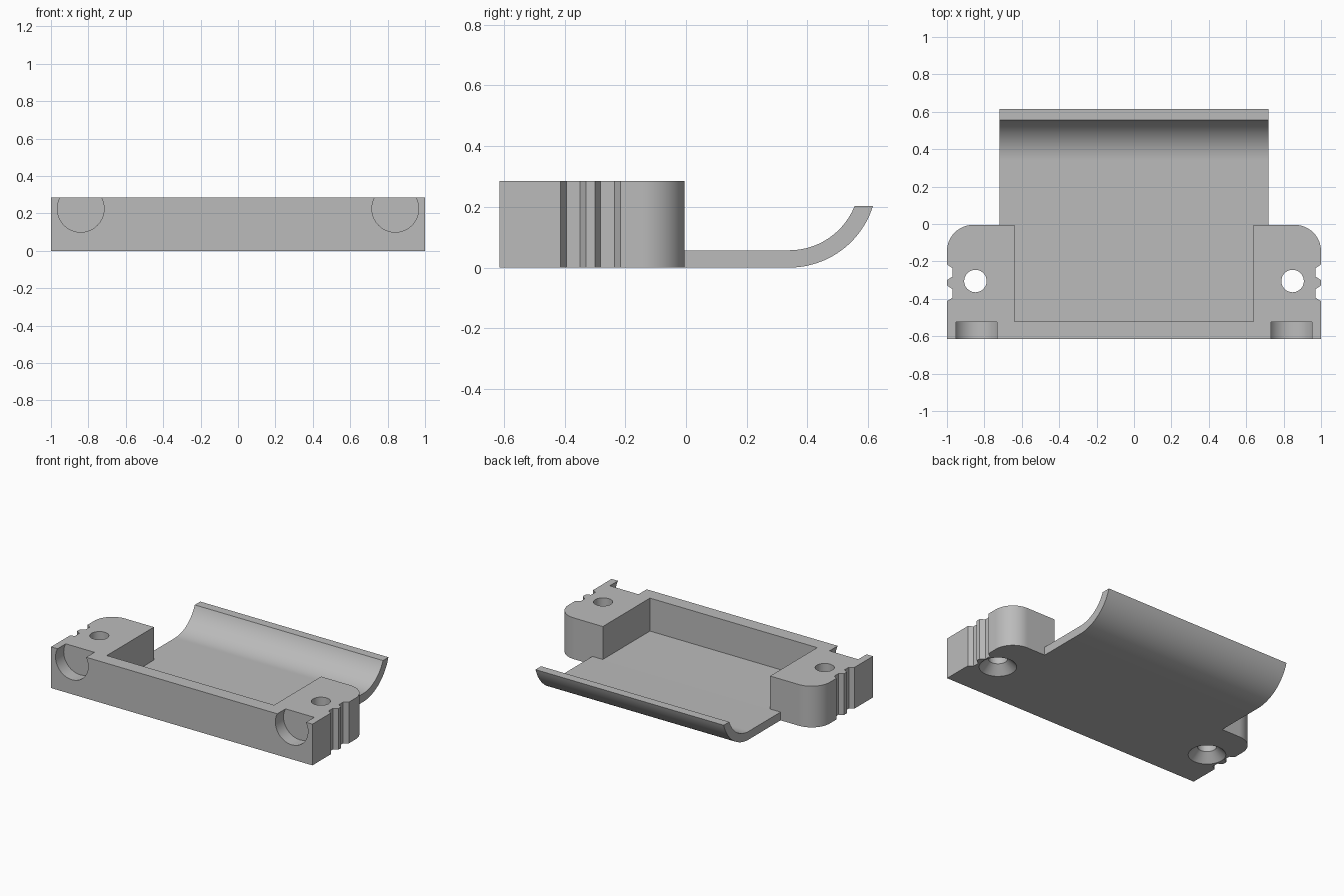
import bpy, bmesh, math
from mathutils import Matrix, Vector

cube = bpy.data.objects.get("Cube")
if cube:
    bpy.data.objects.remove(cube, do_unlink=True)

grey = bpy.data.materials.new("plain grey")
grey.use_nodes = True
grey.diffuse_color = (0.5, 0.5, 0.5, 1)
grey.node_tree.nodes["Principled BSDF"].inputs["Base Color"].default_value = (0.5, 0.5, 0.5, 1)

FRONT, BACK = -0.615, -0.005
HEIGHT, FLOOR = 0.285, 0.057


def finish(name, bm):
    bmesh.ops.recalc_face_normals(bm, faces=bm.faces)
    mesh = bpy.data.meshes.new(name)
    bm.to_mesh(mesh)
    bm.free()
    mesh.materials.append(grey)
    obj = bpy.data.objects.new(name, mesh)
    bpy.context.collection.objects.link(obj)
    return obj


def prism(name, points, offset):
    """Extrude a closed outline of 3D points along an offset."""
    bm = bmesh.new()
    face = bm.faces.new([bm.verts.new(p) for p in points])
    new = bmesh.ops.extrude_face_region(bm, geom=[face], use_keep_orig=True)["geom"]
    bmesh.ops.translate(bm, vec=Vector(offset), verts=[v for v in new if isinstance(v, bmesh.types.BMVert)])
    return finish(name, bm)


def cone(name, r1, r2, depth, place):
    bm = bmesh.new()
    bmesh.ops.create_cone(bm, cap_ends=True, segments=64, radius1=r1, radius2=r2, depth=depth, matrix=place)
    return finish(name, bm)


def arc(cx, cy, r, a, b, n):
    angles = [math.radians(a + (b - a) * i / n) for i in range(n + 1)]
    return [(cx + r * math.cos(t), cy + r * math.sin(t)) for t in angles]


def activate(obj):
    bpy.ops.object.select_all(action='DESELECT')
    obj.select_set(True)
    bpy.context.view_layer.objects.active = obj


def cut(target, cutter):
    cutter.hide_render = True
    mod = target.modifiers.new("cut", 'BOOLEAN')
    mod.operation, mod.solver, mod.object = 'DIFFERENCE', 'EXACT', cutter
    activate(target)
    bpy.ops.object.modifier_apply(modifier=mod.name)
    bpy.data.objects.remove(cutter, do_unlink=True)


# Body outline: straight front, two grip notches per side, rounded back corners
half = [(1, FRONT)]
for y in (-0.413, -0.3):
    half += [(1, y), (0.97, y + 0.019), (0.97, y + 0.064), (1, y + 0.084)]
half += arc(0.86, BACK - 0.14, 0.14, 0, 90, 20)
outline = half + [(-x, y) for x, y in reversed(half)]
body = prism("body", [(x, y, 0) for x, y in outline], (0, 0, HEIGHT))

# Open-backed pocket
pocket = [(-0.64, -0.52), (0.64, -0.52), (0.64, 0.1), (-0.64, 0.1)]
cut(body, prism("pocket_cutter", [(x, y, FLOOR) for x, y in pocket], (0, 0, 0.5)))

# Front round recesses and countersunk screw holes
for side in (-1, 1):
    turn = Matrix.Rotation(math.radians(90), 4, 'X')
    cut(body, cone("recess_cutter", 0.125, 0.125, 0.2, Matrix.Translation((side * 0.841, FRONT - 0.01, 0.225)) @ turn))
    cut(body, cone("hole_cutter", 0.06, 0.06, 1, Matrix.Translation((side * 0.848, -0.305, 0.1))))
    cut(body, cone("countersink_cutter", 0.127, 0.055, 0.072, Matrix.Translation((side * 0.848, -0.305, 0.026))))

# Floor tongue curling up at the back
R, CY = 0.289, 0.34
r = R - FLOOR
TIP = 0.203


def lip(radius):
    end = math.degrees(math.asin((TIP - R) / radius))
    return arc(CY, R, radius, -90, end, 24)


profile = [(BACK, 0)] + lip(R) + lip(r)[::-1] + [(BACK, FLOOR)]
tongue = prism("curved_tongue", [(-0.72, y, z) for y, z in profile], (1.44, 0, 0))

for obj in (body, tongue):
    activate(obj)
    bpy.ops.object.shade_smooth_by_angle(angle=math.radians(25))
